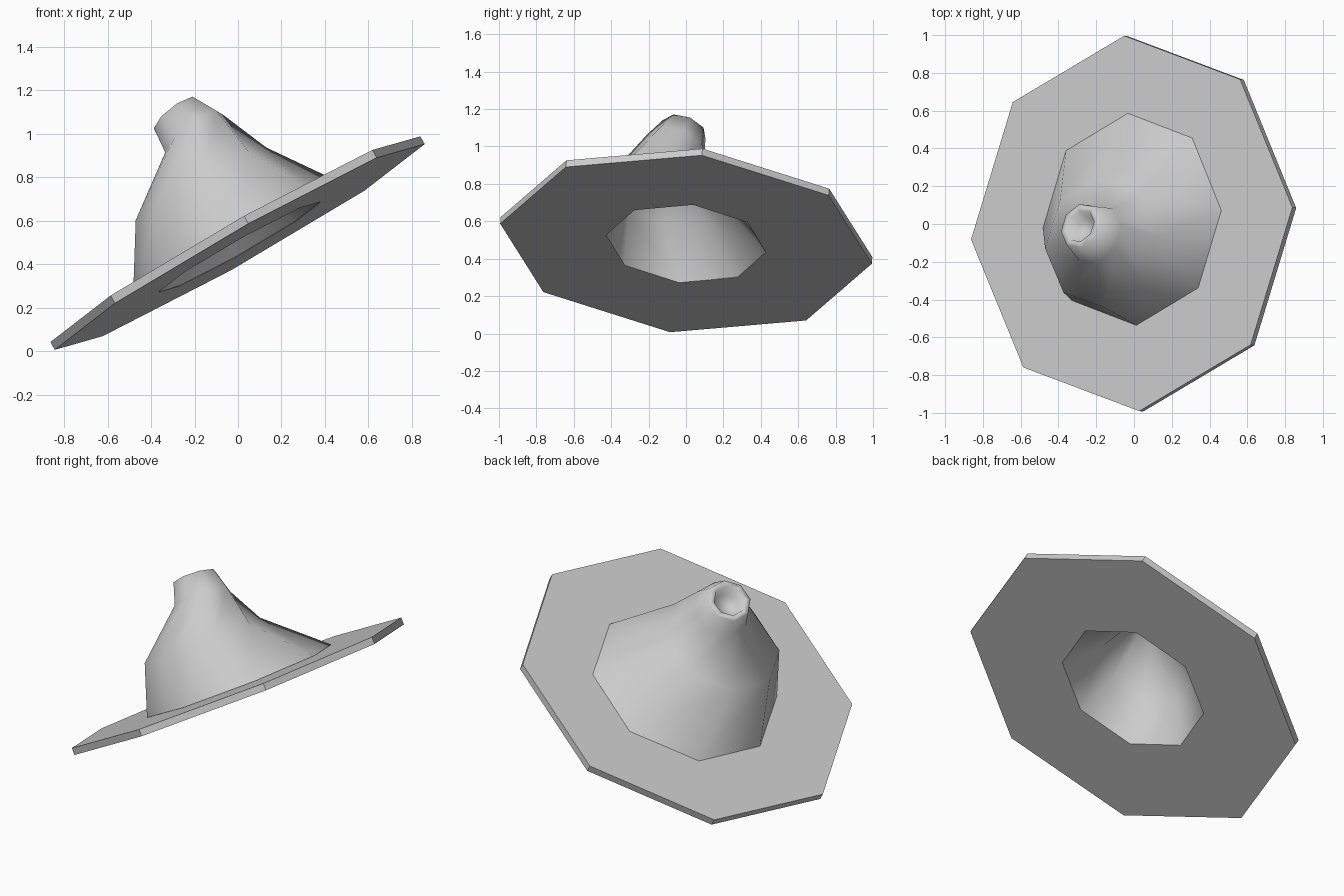
import bpy, bmesh, math
from mathutils import Vector

if "Cube" in bpy.data.objects:
    bpy.data.objects.remove(bpy.data.objects["Cube"])

SIDES = 8
TILT = Vector((-0.49, 0.074, 0.868)).normalized()
TIP = Vector((-0.58, 0.31, 0.76)).normalized()


def ring(c, n, r, ratio=1.0):
    # tilted octagon around centre c, facing n
    x = Vector((1, 0.04, 0))
    u = (x - n * x.dot(n)).normalized()
    v = n.cross(u)
    out = []
    for k in range(SIDES):
        a = 2 * math.pi * k / SIDES
        out.append(Vector(c) + u * (r * ratio * math.cos(a)) + v * (r * math.sin(a)))
    return out


def loft(name, rings, loop=False, cap=False, smooth=False, flip=False):
    bm = bmesh.new()
    rows = [[bm.verts.new(p) for p in r] for r in rings]
    pairs = list(zip(rows, rows[1:]))
    if loop:
        pairs.append((rows[-1], rows[0]))
    for a, b in pairs:
        for i in range(SIDES):
            j = (i + 1) % SIDES
            bm.faces.new((a[i], a[j], b[j], b[i]))
    if cap:
        bm.faces.new(rows[-1])
    if loop:
        bmesh.ops.recalc_face_normals(bm, faces=bm.faces[:])
    elif flip:
        bmesh.ops.reverse_faces(bm, faces=bm.faces[:])
    for f in bm.faces:
        f.smooth = smooth
    me = bpy.data.meshes.new(name)
    bm.to_mesh(me)
    bm.free()
    ob = bpy.data.objects.new(name, me)
    bpy.context.collection.objects.link(ob)
    return ob


# tilted octagonal brim with a head opening
low = Vector((0.008, 0, 0.48))
top = low + TILT * 0.041
loft("brim", [ring(top, TILT, 0.43), ring(top, TILT, 1.0, 0.977),
              ring(low, TILT, 1.0, 0.977), ring(low, TILT, 0.43)], loop=True)

# leaning crown, narrowing to a hollow tip
tip = Vector((-0.285, -0.01, 1.09))
loft("crown", [ring((-0.01, 0.025, 0.518), TILT, 0.565, 0.96),
               ring((-0.17, -0.10, 0.77), TILT, 0.345),
               ring((-0.2, -0.055, 1.0), TIP, 0.165),
               ring(tip, TIP, 0.125),
               ring(tip, TIP, 0.09),
               ring(tip - TIP * 0.07, TIP, 0.07)], cap=True, smooth=True)

# inside of the crown seen through the head opening
loft("lining", [ring(low + TILT * 0.002, TILT, 0.43),
                ring((-0.16, -0.09, 0.73), TILT, 0.28),
                ring((-0.195, -0.06, 0.94), TIP, 0.12)],
     cap=True, smooth=True, flip=True)
